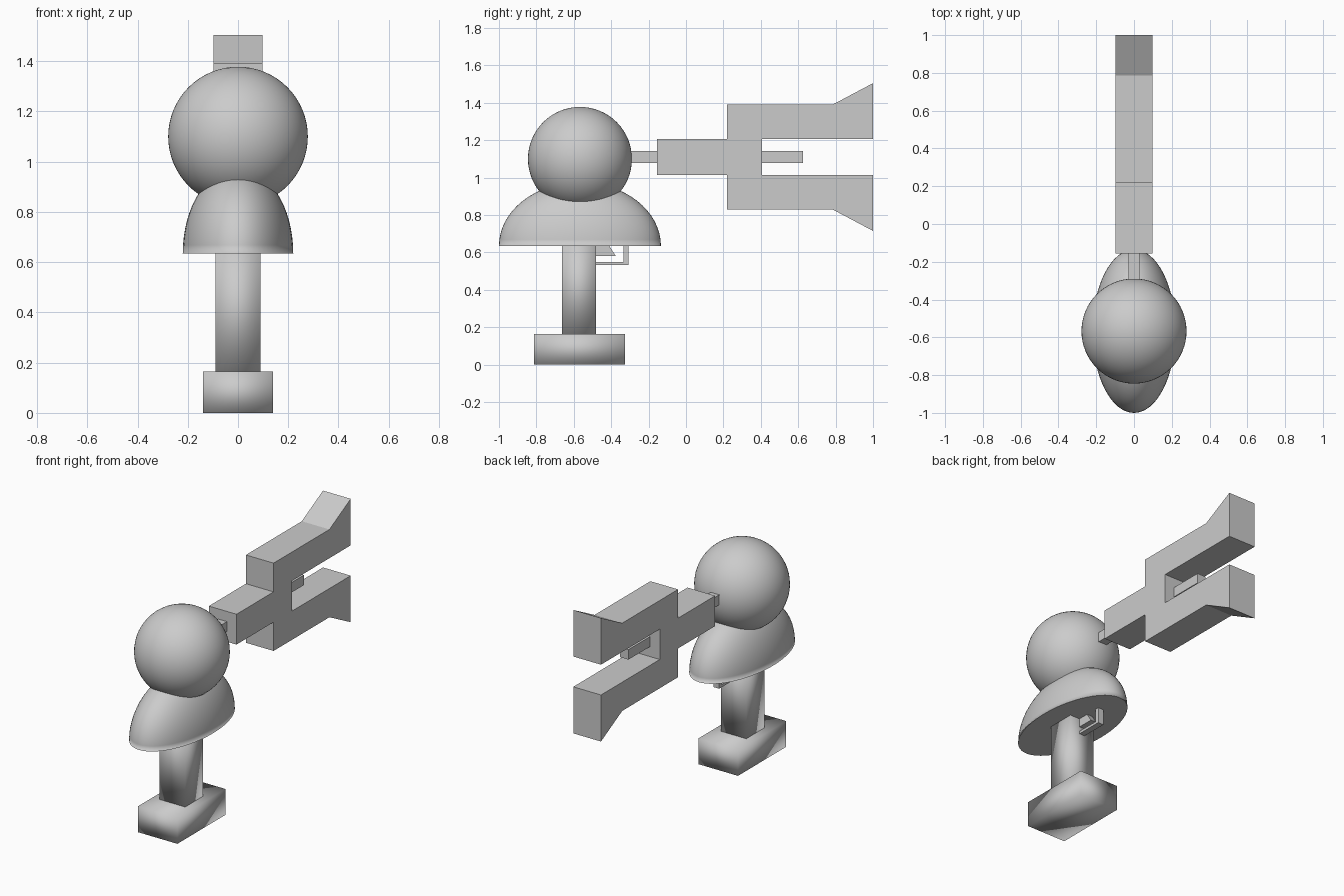
import bpy, bmesh, math

if "Cube" in bpy.data.objects:
    bpy.data.objects.remove(bpy.data.objects["Cube"])

grey = bpy.data.materials.new("plain_grey")
grey.diffuse_color = (0.6, 0.6, 0.6, 1)
grey.use_nodes = True
grey.node_tree.nodes["Principled BSDF"].inputs["Base Color"].default_value = grey.diffuse_color


def finish(name, bm, smooth=False):
    bmesh.ops.recalc_face_normals(bm, faces=bm.faces[:])
    for f in bm.faces:
        f.smooth = smooth
    mesh = bpy.data.meshes.new(name)
    bm.to_mesh(mesh)
    bm.free()
    mesh.materials.append(grey)
    obj = bpy.data.objects.new(name, mesh)
    bpy.context.collection.objects.link(obj)
    return obj


def plate(name, profile, half_width, smooth=False):
    """Extrude a (y, z) outline across x, centred on x = 0."""
    bm = bmesh.new()
    face = bm.faces.new([bm.verts.new((-half_width, y, z)) for y, z in profile])
    ext = bmesh.ops.extrude_face_region(bm, geom=[face])
    new = [v for v in ext["geom"] if isinstance(v, bmesh.types.BMVert)]
    bmesh.ops.translate(bm, verts=new, vec=(2 * half_width, 0, 0))
    return finish(name, bm, smooth)


def box(name, y0, y1, z0, z1, half_width, smooth=False):
    return plate(name, [(y0, z0), (y1, z0), (y1, z1), (y0, z1)], half_width, smooth)


def ellipsoid(name, centre, radii, half=False):
    bm = bmesh.new()
    bmesh.ops.create_uvsphere(bm, u_segments=64, v_segments=32, radius=1)
    if half:  # keep the upper half and close the underside
        cut = bmesh.ops.bisect_plane(bm, geom=bm.verts[:] + bm.edges[:] + bm.faces[:],
                                     plane_co=(0, 0, 0), plane_no=(0, 0, 1), clear_inner=True)
        bmesh.ops.holes_fill(bm, edges=[e for e in bm.edges if e.is_boundary], sides=0)
    bmesh.ops.scale(bm, verts=bm.verts[:], vec=radii)
    bmesh.ops.translate(bm, verts=bm.verts[:], vec=centre)
    return finish(name, bm, True)


# Grip: foot block and handle (soft-shaded blocks)
box("foot_block", -0.813, -0.326, 0.0, 0.165, 0.14, True)
box("handle", -0.663, -0.481, 0.165, 0.66, 0.09, True)

# Trigger and its guard
plate("trigger", [(-0.49, 0.58), (-0.375, 0.58), (-0.42, 0.65), (-0.49, 0.65)], 0.02)
plate("trigger_guard", [(-0.49, 0.533), (-0.307, 0.533), (-0.307, 0.65),
                        (-0.333, 0.65), (-0.333, 0.55), (-0.49, 0.55)], 0.02)

# Body dome and ball
ellipsoid("body_dome", (0, -0.567, 0.635), (0.22, 0.433, 0.34), half=True)
ellipsoid("ball", (0, -0.567, 1.10), (0.278, 0.278, 0.278))

# Rod running from the ball through the fork
box("rod", -0.35, 0.625, 1.078, 1.142, 0.03)

# Forked muzzle, symmetric about its axis height
AXIS = 1.11
lower = [(-0.155, -0.097), (0.22, -0.097), (0.22, -0.281), (0.785, -0.281),
         (1.0, -0.395), (1.0, -0.097), (0.405, -0.097)]
upper = [(y, -d) for y, d in reversed(lower)]
plate("forked_muzzle", [(y, AXIS + d) for y, d in lower + upper], 0.098)
